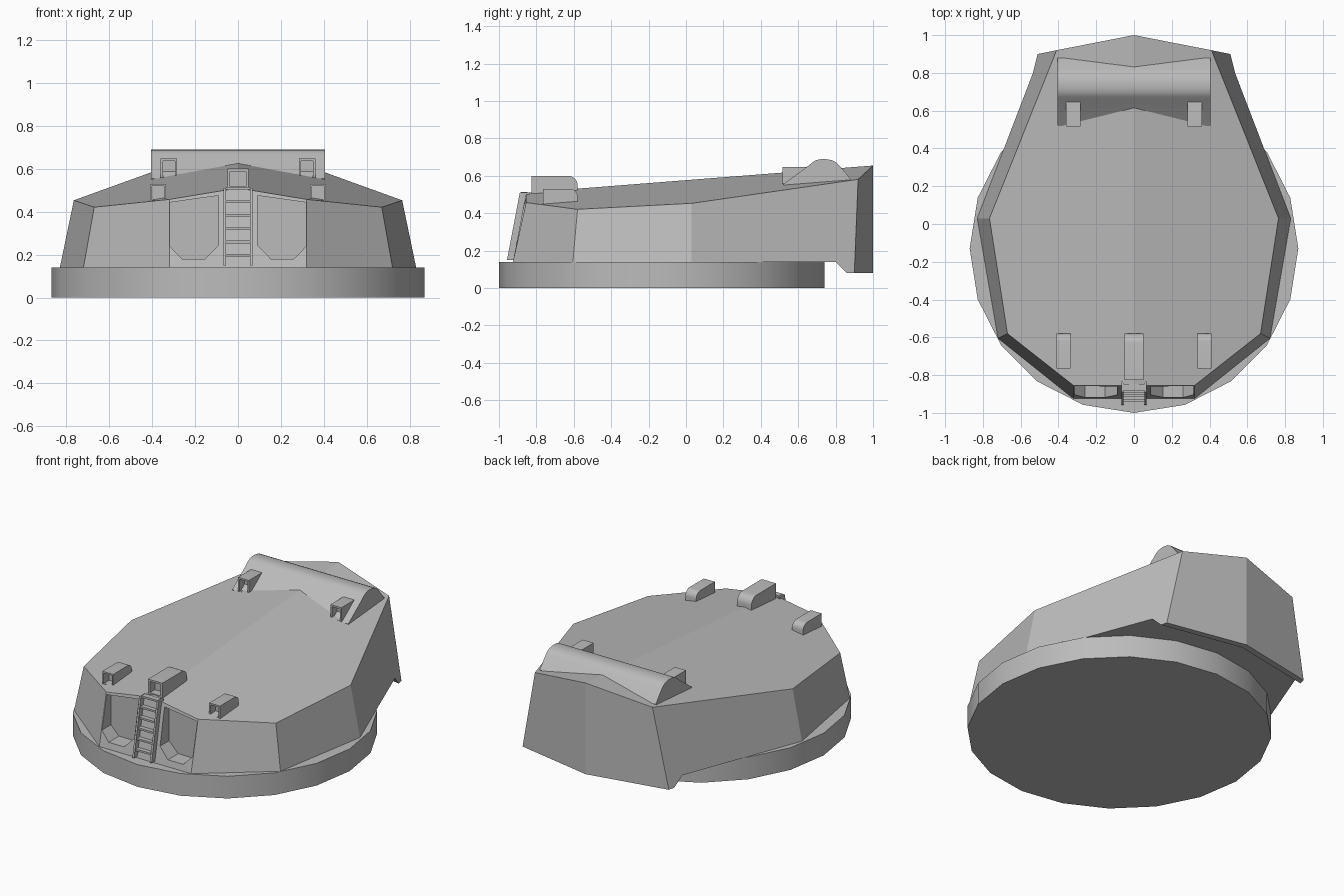
import bpy, bmesh, math
from mathutils import Vector

if "Cube" in bpy.data.objects:
    bpy.data.objects.remove(bpy.data.objects["Cube"])

GREY = bpy.data.materials.new("plain grey")
GREY.diffuse_color = (0.5, 0.5, 0.5, 1)
GREY.use_nodes = True
GREY.node_tree.nodes["Principled BSDF"].inputs["Base Color"].default_value = GREY.diffuse_color


def finish(name, bm, smooth=None):
    bmesh.ops.recalc_face_normals(bm, faces=bm.faces[:])
    me = bpy.data.meshes.new(name)
    bm.to_mesh(me)
    bm.free()
    me.materials.append(GREY)
    if smooth:
        me.shade_smooth()
        me.set_sharp_from_angle(angle=math.radians(smooth))
    ob = bpy.data.objects.new(name, me)
    bpy.context.scene.collection.objects.link(ob)
    return ob


def prism(bm, pts, offset):
    """Closed solid from a 3D outline and an offset vector; returns side faces."""
    a = [bm.verts.new(p) for p in pts]
    b = [bm.verts.new(Vector(p) + Vector(offset)) for p in pts]
    bm.faces.new(a)
    bm.faces.new(b[::-1])
    n = len(pts)
    return [bm.faces.new((a[i], b[i], b[(i + 1) % n], a[(i + 1) % n])) for i in range(n)]


def roof_z(x, y):
    return 0.51 + (y + 0.855) * 0.0782 - 0.165 * abs(x)


# Base ring: 20-sided drum
bm = bmesh.new()
ring = [(0.87 * math.cos(math.tau * i / 20), -0.13 + 0.87 * math.sin(math.tau * i / 20), 0)
        for i in range(20)]
prism(bm, ring, (0, 0, 0.14))
finish("base_ring", bm, 30)

# Armoured house: half outlines mirrored across x
bm = bmesh.new()
top = [(0.32, -0.855), (0.67, -0.58), (0.765, 0.03), (0.41, 0.92)]
low = [(0.32, -0.925, 0.14), (0.72, -0.605, 0.14), (0.83, 0.03, 0.14),
       (0.535, 0.80, 0.14), (0.52, 0.86, 0.08), (0.51, 0.90, 0.08)]
mid_top = [bm.verts.new((0, y, roof_z(0, y))) for y in (-0.855, 1.0)]
mid_low = [bm.verts.new(p) for p in
           [(0, -0.925, 0.14), (0, 0.90, 0.14), (0, 0.96, 0.08), (0, 1.0, 0.08)]]
fronts = []
for s in (1, -1):
    t = [bm.verts.new((s * x, y, roof_z(x, y))) for x, y in top]
    b = [bm.verts.new((s * x, y, z)) for x, y, z in low]
    bm.faces.new([mid_top[0], *t, mid_top[1]])              # roof
    fronts.append(bm.faces.new([mid_top[0], mid_low[0], b[0], t[0]]))
    bm.faces.new([t[0], b[0], b[1], t[1]])                  # cheek
    bm.faces.new([t[1], b[1], b[2], t[2]])                  # side
    bm.faces.new([t[2], b[2], b[3], b[4], b[5], t[3]])      # rear side
    bm.faces.new([t[3], b[5], mid_low[3], mid_top[1]])      # back
    bm.faces.new([mid_low[0], *b[:4], mid_low[1]])          # underside
    bm.faces.new([mid_low[1], b[3], b[4], mid_low[2]])      # rear lip
    bm.faces.new([mid_low[2], b[4], b[5], mid_low[3]])
house = finish("turret_house", bm)

# Gun ports cut into the front face
bm = bmesh.new()
port = [(0.09, 0.475), (0.09, 0.245), (0.153, 0.18), (0.26, 0.18), (0.316, 0.237), (0.316, 0.443)]
for s in (1, -1):
    prism(bm, [(s * x, -1.1, z) for x, z in port], (0, 0.285, 0))
cutter = finish("port_cutter", bm)
cutter.hide_render = True
mod = house.modifiers.new("ports", 'BOOLEAN')
mod.operation = 'DIFFERENCE'
mod.solver = 'EXACT'
mod.object = cutter
bpy.context.view_layer.objects.active = house
bpy.ops.object.modifier_apply(modifier=mod.name)
bpy.data.objects.remove(cutter)

# Ladder: two sloping rails with rungs, following the front face
bm = bmesh.new()


def face_y(z):
    return -0.925 + (z - 0.14) * 0.19


for s in (1, -1):
    prism(bm, [(s * 0.055, face_y(0.15) - 0.034, 0.15), (s * 0.055, face_y(0.15) + 0.01, 0.15),
               (s * 0.055, face_y(0.51) + 0.02, 0.51), (s * 0.055, face_y(0.51) - 0.034, 0.51)],
          (s * 0.012, 0, 0))
for i in range(6):
    z = 0.19 + i * 0.0625
    y = face_y(z)
    prism(bm, [(-0.057, y - 0.025, z), (-0.057, y + 0.01, z),
               (-0.057, y + 0.01, z + 0.012), (-0.057, y - 0.025, z + 0.012)], (0.114, 0, 0))
finish("ladder", bm)


def hood(name, x, half, y0, y1, z0, z1, r, inset):
    """Sight hood with a rounded tail and a sunken square window in front."""
    bm = bmesh.new()
    back_z = roof_z(x, y1) - 0.02
    pts = [(y0, z0), (y0, z1)]
    for i in range(7):
        a = math.pi / 2 * i / 6
        pts.append((y1 - r + r * math.sin(a), z1 - r + r * math.cos(a)))
    pts.append((y1, min(back_z, z1 - r - 0.005)))
    sides = prism(bm, [(x - half, y, z) for y, z in pts], (2 * half, 0, 0))
    window = sides[0]
    bmesh.ops.recalc_face_normals(bm, faces=bm.faces[:])
    bmesh.ops.inset_individual(bm, faces=[window], thickness=inset, depth=0)
    inner = bmesh.ops.extrude_discrete_faces(bm, faces=[window])["faces"][0]
    for v in inner.verts:
        v.co.y += 0.05
    finish(name, bm, 30)


# Front sight hoods
hood("centre_hood", 0, 0.05, -0.825, -0.58, 0.505, 0.60, 0.05, 0.017)
for side, s in (("right", 1), ("left", -1)):
    hood(side + "_hood", s * 0.373, 0.038, -0.765, -0.58, 0.445, 0.53, 0.04, 0.014)
    hood(side + "_rangefinder_window", s * 0.322, 0.038, 0.515, 0.68, 0.552, 0.647, 0.02, 0.015)

# Rangefinder housing: rounded hump across the rear roof
bm = bmesh.new()
hump = [(0.52, 0.555), (0.66, 0.658), (0.675, 0.672), (0.695, 0.684), (0.72, 0.689), (0.75, 0.689),
        (0.78, 0.684), (0.80, 0.674), (0.82, 0.656), (0.88, 0.583), (0.86, 0.56), (0.53, 0.535)]
prism(bm, [(-0.405, y, z) for y, z in hump], (0.81, 0, 0))
finish("rangefinder_housing", bm, 30)
